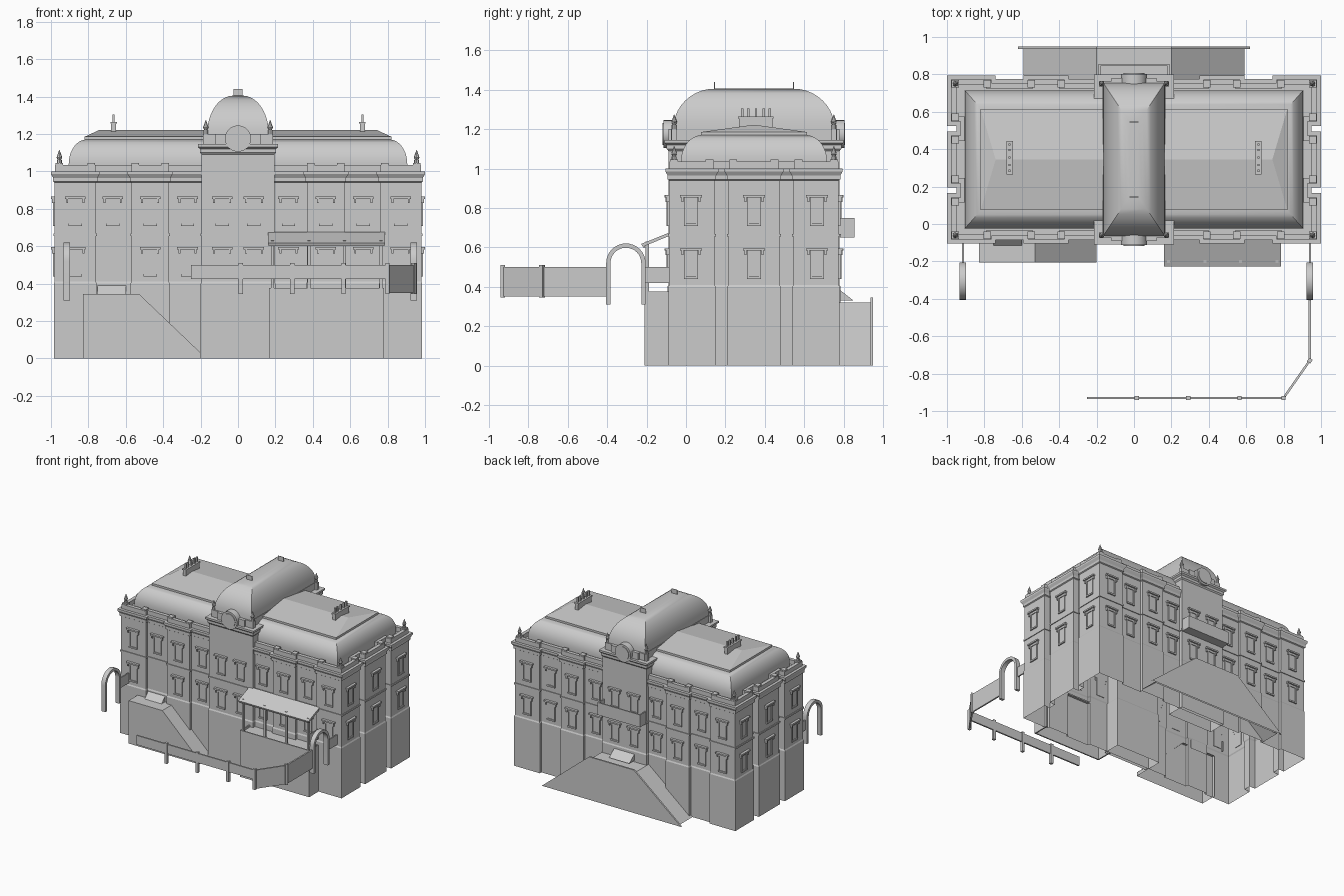
import bpy, bmesh, math
from mathutils import Vector, Matrix

if "Cube" in bpy.data.objects:
    bpy.data.objects.remove(bpy.data.objects["Cube"], do_unlink=True)

stone = bpy.data.materials.new("light grey stone")
stone.use_nodes = True
GREY = (0.6, 0.6, 0.6, 1)
stone.diffuse_color = GREY
stone.node_tree.nodes["Principled BSDF"].inputs["Base Color"].default_value = GREY
CY = 0.345  # depth centre of the building


def finish(name, bm, smooth=False, normals=True):
    if normals:
        bmesh.ops.recalc_face_normals(bm, faces=bm.faces)
    me = bpy.data.meshes.new(name)
    bm.to_mesh(me)
    bm.free()
    me.materials.append(stone)
    ob = bpy.data.objects.new(name, me)
    bpy.context.collection.objects.link(ob)
    if smooth:
        bpy.context.view_layer.objects.active = ob
        ob.select_set(True)
        bpy.ops.object.shade_smooth_by_angle(angle=math.radians(25))
        ob.select_set(False)
    return ob


def box(bm, x0, x1, y0, y1, z0, z1, m=Matrix()):
    t = Matrix.Translation(((x0 + x1) / 2, (y0 + y1) / 2, (z0 + z1) / 2))
    s = Matrix.Diagonal((abs(x1 - x0), abs(y1 - y0), abs(z1 - z0), 1))
    bmesh.ops.create_cube(bm, size=1, matrix=m @ t @ s)


def boxes(name, items):
    bm = bmesh.new()
    for b in items:
        box(bm, *b)
    return finish(name, bm)


def loft(name, rings, cap=False, smooth=False):
    bm = bmesh.new()
    vs = [[bm.verts.new(p) for p in r] for r in rings]
    n = len(vs[0])
    for a, b in zip(vs, vs[1:]):
        for i in range(n):
            j = (i + 1) % n
            bm.faces.new((a[i], a[j], b[j], b[i]))
    if cap:
        bm.faces.new(vs[-1])
    return finish(name, bm, smooth, normals=False)


def offset(plan, d):
    """Push a counter-clockwise right-angled outline outwards by d."""
    out = []
    for i, p in enumerate(plan):
        p = Vector(p)
        a = (p - Vector(plan[i - 1])).normalized()
        b = (Vector(plan[(i + 1) % len(plan)]) - p).normalized()
        out.append(p + d * (Vector((a.y, -a.x)) + Vector((b.y, -b.x))))
    return out


def sweep(name, plan, profile, cap=False):
    return loft(name, [[(p.x, p.y + CY, z) for p in offset(plan, d)] for d, z in profile], cap)


def rect(hx, hy, z):
    return [(-hx, CY - hy, z), (hx, CY - hy, z), (hx, CY + hy, z), (-hx, CY + hy, z)]


# Main walls: stepped outline mirrored from one quarter
q = [(.98, .13), (.93, .13), (.93, .2), (.98, .2), (.98, .43), (.76, .43), (.76, .41),
     (.57, .41), (.57, .43), (.37, .43), (.37, .41)]
plan = (q + [(-x, y) for x, y in reversed(q)] + [(-x, -y) for x, y in q]
        + [(x, -y) for x, y in reversed(q)])
lower = [(.005, 0), (.005, .4), (0, .41), (0, .655), (.006, .655), (.006, .668), (0, .668)]
crown = [(0, .94), (.008, .945), (.008, .965), (.02, .985), (.02, 1.0), (-.08, 1.0)]
sweep("main_walls", plan, lower + crown)
sweep("roof_parapet", plan, [(-.002, 1.0), (-.002, 1.035), (-.03, 1.035), (-.03, 1.0)])

# Parapet piers
piers = []
for sx in (-1, 1):
    for sy in (-1, 1):
        for x, y in [(.955, .405), (.785, .405), (.55, .405), (.39, .405), (.955, .225), (.955, .105)]:
            piers.append((sx * x - .02, sx * x + .02, CY + sy * y - .02, CY + sy * y + .02, 1.0, 1.045))
boxes("parapet_piers", piers)

# Central tower ends, with cornice
for sy, label in ((-1, "front"), (1, "back")):
    lo, hi = sorted((sy * .30, sy * .435))
    outline = [(-.195, lo), (.195, lo), (.195, hi), (-.195, hi)]
    sweep(label + "_tower", outline, lower + [(0, 1.09), (.008, 1.1), (.008, 1.12), (.02, 1.13),
                                              (.02, 1.145), (-.02, 1.145)], cap=True)
    # Clock in a round surround, on a small attic gable
    y = CY + sy * .435
    boxes(label + "_clock_gable", [(-.12, .12, y - sy * .06, y, 1.14, 1.2)])
    bm = bmesh.new()
    for r, d in ((.07, .07), (.055, .08)):
        m = Matrix.Translation((0, y - sy * .012, 1.175)) @ Matrix.Rotation(math.pi / 2, 4, 'X')
        bmesh.ops.create_cone(bm, cap_ends=True, segments=32, radius1=r, radius2=r, depth=d, matrix=m)
    finish(label + "_clock", bm, smooth=True)
    boxes(label + "_dome_crest", [(-.025, .025, CY + sy * .2 - .002, CY + sy * .2 + .002, 1.4, 1.44)])
loft("tower_attic", [rect(.168, .42, 1.0), rect(.168, .42, 1.2), rect(.16, .41, 1.2)])

# Curved roofs
arc = [math.radians(a * 9) for a in range(11)]
loft("tower_dome", [rect(.025 + .14 * math.cos(a), .2 + .21 * math.cos(a), 1.2 + .205 * math.sin(a))
                    for a in arc], cap=True, smooth=True)
rings = [rect(.81 + .095 * math.cos(a), .262 + .108 * math.cos(a), 1.04 + .13 * math.sin(a)) for a in arc]
loft("main_roof", [rect(.905, .37, 1.0)] + rings, smooth=True)
loft("upper_roof", [rect(.805, .255, 1.165), rect(.82, .27, 1.168), rect(.82, .27, 1.185),
                    rect(.74, .001, 1.222)], cap=True)

# Chimneys with pots
for s, label in ((-1, "right"), (1, "left")):
    x = s * .665
    items = [(x - .014, x + .014, .27, .44, 1.19, 1.26), (x - .018, x + .018, .265, .445, 1.255, 1.265)]
    items += [(x - .006, x + .006, y - .006, y + .006, 1.26, 1.305) for y in (.285, .315, .355, .395, .425)]
    boxes(label + "_chimney", items)

# Corner finials
bm = bmesh.new()
for sx in (-1, 1):
    for sy in (-1, 1):
        for x, y, z in ((.955, .405, 1.04), (.172, .405, 1.2)):
            c = Vector((sx * x, CY + sy * y, z))
            if z > 1.1:
                box(bm, c.x - .014, c.x + .014, c.y - .014, c.y + .014, 1.14, z)
            for r1, r2, h, dz in ((.013, .013, .02, .01), (.008, .015, .015, .027), (.015, .001, .04, .055)):
                bmesh.ops.create_cone(bm, cap_ends=True, segments=8, radius1=r1, radius2=r2, depth=h,
                                      matrix=Matrix.Translation(c + Vector((0, 0, dz))))
finish("finials", bm)


def window(bm, x, y, z, turn):
    """Framed window, local -y outwards, z at the sill."""
    m = Matrix.Translation((x, y, z)) @ Matrix.Rotation(turn, 4, 'Z')
    box(bm, -.034, .034, -.002, .004, 0, .13, m)
    for s in (-1, 1):
        box(bm, s * .026, s * .036, -.008, .004, 0, .13, m)
        box(bm, s * .038, s * .048, -.014, .004, .115, .138, m)
    box(bm, -.036, .036, -.008, .004, .122, .138, m)
    box(bm, -.036, .036, -.01, .004, -.006, .006, m)
    box(bm, -.055, .055, -.02, .004, .138, .15, m)


bm = bmesh.new()
for z in (.445, .715):
    for s in (-1, 1):
        for sy, turn in ((-1, 0), (1, math.pi)):
            for x, d in ((.87, .43), (.67, .41), (.47, .43), (.27, .41), (.085, .435)):
                if not (z < .5 and sy < 0 and s * x == -.67):
                    window(bm, s * x, CY + sy * d, z, turn)
        for y in (-.32, 0, .32):
            window(bm, s * .98, CY + y, z, s * math.pi / 2)
finish("windows", bm)

# Back balcony
yb = CY + .43
boxes("back_balcony", [(-.19, .19, yb, .855, .65, .665), (-.19, .19, .845, .855, .65, .75),
                       (-.19, -.18, yb, .855, .65, .75), (.18, .19, yb, .855, .65, .75)])


def stair(name, pts, y_in, y_out):
    """Sloped walkway strip with a solid outer side wall, open underneath."""
    bm = bmesh.new()
    a = [bm.verts.new((x, y_in, z)) for x, z in pts]
    b = [bm.verts.new((x, y_out, z)) for x, z in pts]
    for i in range(len(pts) - 1):
        bm.faces.new((a[i], a[i + 1], b[i + 1], b[i]))
    bm.faces.new(b)
    finish(name, bm)


stair("back_stairs", [(-.59, 0), (-.2, .32), (.2, .32), (.59, 0)], .76, .935)
stair("back_stair_wall", [(-.62, 0), (-.2, .345), (.2, .345), (.62, 0)], .935, .948)
stair("front_stairs", [(-.83, 0), (-.83, .345), (-.53, .345), (-.2, .03), (-.2, 0)], -.07, -.205)

# Sloped door hoods on the landings
for label, x0, x1, y0, y1 in (("front", -.75, -.6, -.06, -.13), ("back", -.09, .09, .76, .85)):
    stair(label + "_landing_hood", [(x0, .32), (x0, .4), (x1, .4), (x1, .32)], y0, y0)
    bm = bmesh.new()
    top = [bm.verts.new(p) for p in ((x0, y0, .4), (x1, y0, .4), (x1, y1, .33), (x0, y1, .33))]
    low = [bm.verts.new(p) for p in ((x0, y0, .33), (x1, y0, .33))]
    bm.faces.new(top)
    bm.faces.new((top[0], top[3], low[0]))
    bm.faces.new((top[1], low[1], top[2]))
    finish(label + "_hood_roof", bm)

# Front terrace with posts and sloped canopy
boxes("terrace", [(.165, .78, -.21, -.2, 0, .375), (.165, .175, -.2, -.07, 0, .375),
                  (.77, .78, -.2, -.07, 0, .375), (.165, .78, -.2, -.07, .35, .36)])
boxes("terrace_posts", [(x - .008, x + .008, -.205, -.189, .36, .63) for x in (.185, .38, .57, .765)]
      + [(.768, .776, -.2, -.07, .42, .5)])
bm = bmesh.new()
box(bm, .16, .785, -.085, .07, -.008, .008,
    Matrix.Translation((0, -.145, .642)) @ Matrix.Rotation(math.radians(22), 4, 'X'))
box(bm, .165, .78, -.218, -.208, .6, .62)
finish("terrace_canopy", bm)

# Garden arches beside the building
for s, x in ((-1, -.915), (1, .94)):
    side = "left" if s > 0 else "right"
    bm = bmesh.new()
    path = [(-1, -.21)] + [(-math.cos(math.pi * i / 16), math.sin(math.pi * i / 16) * .1) for i in range(17)] + [(1, -.21)]
    rows = []
    for u, h in path:
        k = .72 if h > 0 else .8
        inner = (-.305 + u * .078, .52 + (h * .78 if h > 0 else h))
        outer = (-.305 + u * .1, .52 + h)
        rows.append([bm.verts.new((x + dx, y, z)) for (y, z), dx in
                     ((inner, -.018), (outer, -.018), (outer, .018), (inner, .018))])
    for a, b in zip(rows, rows[1:]):
        for i in range(4):
            bm.faces.new((a[i], a[(i + 1) % 4], b[(i + 1) % 4], b[i]))
    bm.faces.new(rows[0])
    bm.faces.new(rows[-1])
    finish(side + "_arch", bm, smooth=True)
    boxes(side + "_arch_panel", [(x - .005, x + .005, -.21, -.07, .42, .5)])

# Garden fence: panels between posts
corners = [(.94, -.4), (.94, -.73), (.8, -.93), (.565, -.93), (.29, -.93), (.015, -.93), (-.25, -.93)]
bm = bmesh.new()
for i, (p, r) in enumerate(zip(corners, corners[1:])):
    p, r = Vector(p), Vector(r)
    d = r - p
    m = Matrix.Translation((p.x, p.y, 0)) @ Matrix.Rotation(math.atan2(d.y, d.x), 4, 'Z')
    box(bm, 0, d.length, -.006, .006, .35 if i < 2 else .425, .5, m)
    if i:
        box(bm, -.011, .011, -.011, .011, .345, .51, m)
finish("garden_fence", bm)
